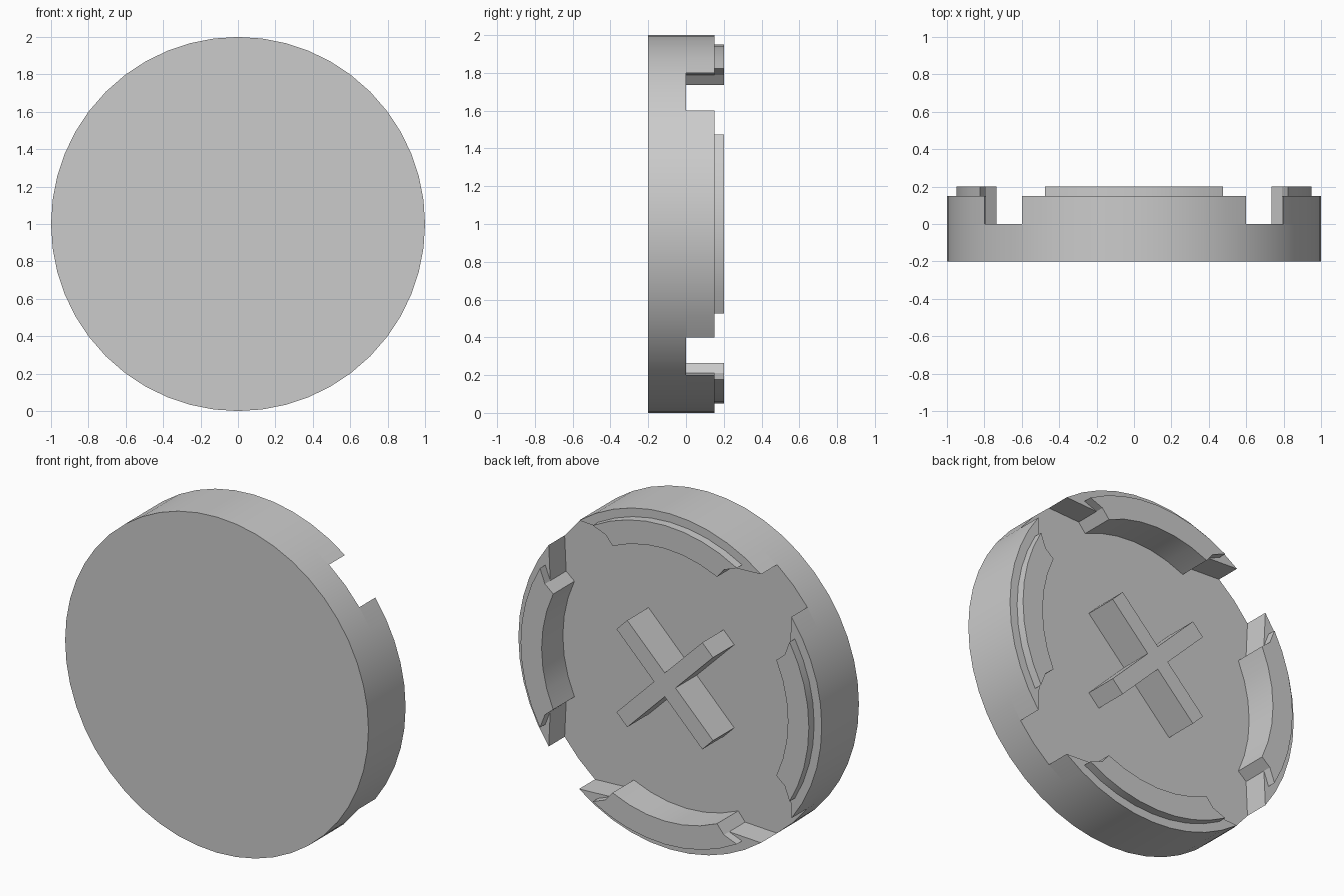
import bpy, bmesh
from math import sin, cos, atan2, degrees, radians, pi

cube = bpy.data.objects.get("Cube")
if cube:
    bpy.data.objects.remove(cube, do_unlink=True)

grey = bpy.data.materials.new("plain grey")
grey.use_nodes = True
grey.diffuse_color = (0.6, 0.6, 0.6, 1)
grey.node_tree.nodes["Principled BSDF"].inputs["Base Color"].default_value = (0.6, 0.6, 0.6, 1)


def arc(radius, half, steps, middle=0.0):
    """Points on an arc, clockwise, with angles in degrees from straight up."""
    angles = [radians(middle - half + 2 * half * i / steps) for i in range(steps + 1)]
    return [(radius * sin(a), radius * cos(a)) for a in angles]


def prism(name, outline, y0, y1, turn=0.0):
    """Extrude an x-z outline along y, turned about the disc's centre."""
    bm = bmesh.new()
    c, s = cos(turn), sin(turn)
    verts = [bm.verts.new((x * c + z * s, y0, z * c - x * s + 1)) for x, z in outline]
    face = bm.faces.new(verts)
    grown = bmesh.ops.extrude_face_region(bm, geom=[face])
    moved = [v for v in grown["geom"] if isinstance(v, bmesh.types.BMVert)]
    bmesh.ops.translate(bm, verts=moved, vec=(0, y1 - y0, 0))
    bmesh.ops.recalc_face_normals(bm, faces=bm.faces)
    mesh = bpy.data.meshes.new(name)
    bm.to_mesh(mesh)
    bm.free()
    mesh.materials.append(grey)
    obj = bpy.data.objects.new(name, mesh)
    bpy.context.collection.objects.link(obj)
    bpy.ops.object.select_all(action="DESELECT")
    obj.select_set(True)
    bpy.context.view_layer.objects.active = obj
    bpy.ops.object.shade_smooth_by_angle(angle=radians(20))
    return obj


# Solid disc, its rim divided to match the four walls and the gaps between
wall_half = degrees(atan2(0.6, 0.8))
rim = []
for side in range(4):
    rim += arc(1, wall_half, 10, side * 90)
    rim += arc(1, 0, 1, side * 90 + 45)[:1]
prism("disc", rim, -0.2, 0)

# Four curved walls, each with a narrower raised lip
inner = arc(0.812, 25.1, 6)[::-1]
wall = arc(1, wall_half, 10) + [(0.39, 0.79)] + inner + [(-0.39, 0.79)]
lip = arc(0.95, 30, 8) + [(0.39, 0.79)] + inner + [(-0.39, 0.79)]
for i, side in enumerate(("top", "right", "bottom", "left")):
    prism(side + "_wall", wall, 0, 0.15, i * pi / 2)
    prism(side + "_lip", lip, 0.15, 0.2, i * pi / 2)

# Diagonal cross standing on the back of the disc
w, l = 0.05, 0.4
cross = [(w, w), (w, l), (-w, l), (-w, w), (-l, w), (-l, -w),
         (-w, -w), (-w, -l), (w, -l), (w, -w), (l, -w), (l, w)]
prism("cross", cross, 0, 0.2, pi / 4)
